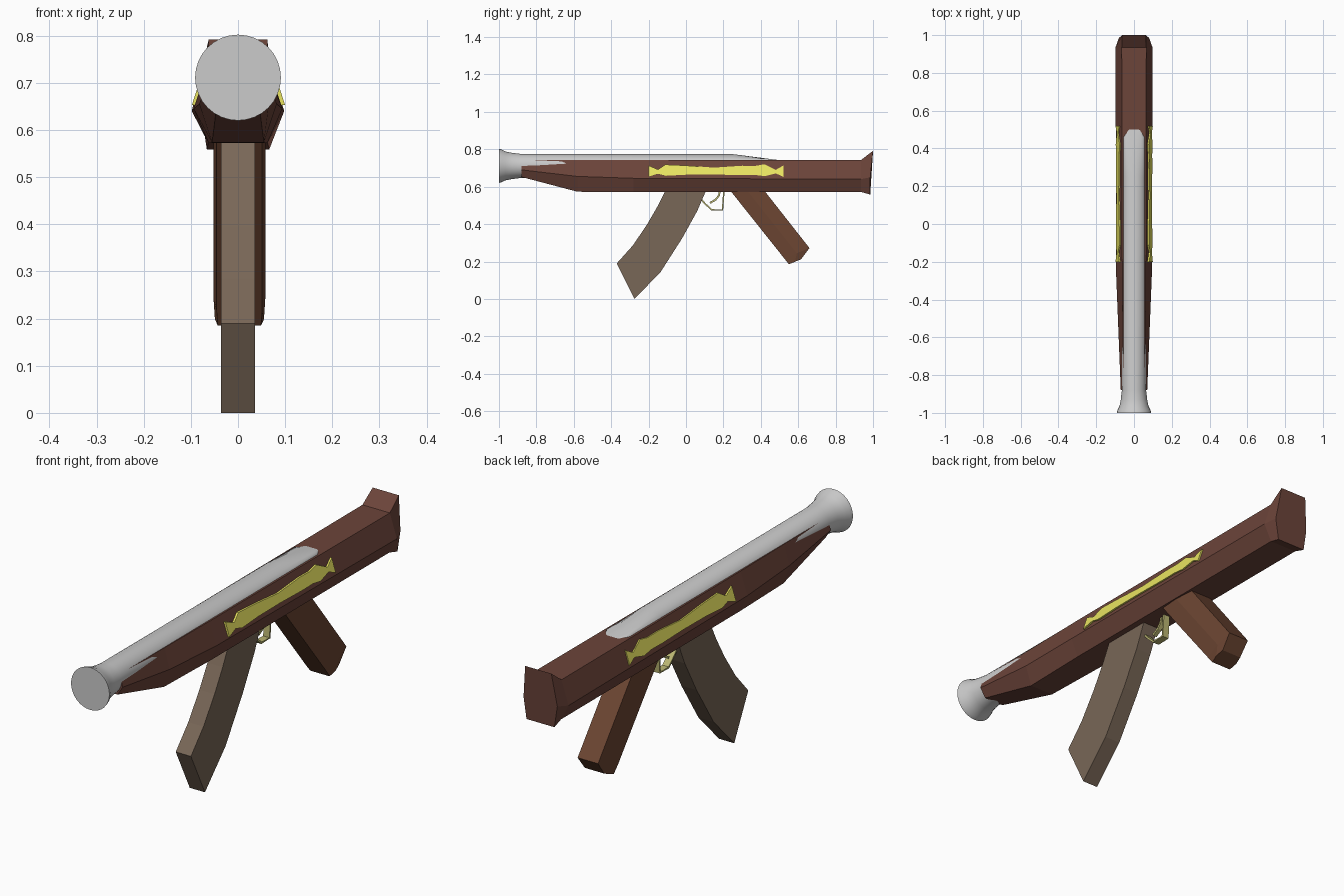
import bpy, bmesh, math
from mathutils import Vector

if "Cube" in bpy.data.objects:
    bpy.data.objects.remove(bpy.data.objects["Cube"])


def material(name, rgb):
    m = bpy.data.materials.new(name)
    m.diffuse_color = (*rgb, 1)
    m.use_nodes = True
    m.node_tree.nodes["Principled BSDF"].inputs["Base Color"].default_value = m.diffuse_color
    return m


WOOD = material("dark_wood", (0.15, 0.058, 0.042))
GRIP = material("grip_wood", (0.15, 0.06, 0.032))
MAG = material("magazine_metal", (0.19, 0.135, 0.095))
GOLD = material("yellow_inlay", (0.82, 0.78, 0.12))
BRASS = material("brass", (0.5, 0.47, 0.17))


def loft(name, rings, mat=None, smooth=False):
    """Skin a list of equal-length point rings and cap both ends."""
    bm = bmesh.new()
    vs = [[bm.verts.new(p) for p in r] for r in rings]
    n = len(rings[0])
    for a, b in zip(vs, vs[1:]):
        for i in range(n):
            j = (i + 1) % n
            bm.faces.new((a[i], a[j], b[j], b[i]))
    bm.faces.new(vs[0])
    bm.faces.new(vs[-1])
    bmesh.ops.recalc_face_normals(bm, faces=bm.faces)
    me = bpy.data.meshes.new(name)
    bm.to_mesh(me)
    bm.free()
    ob = bpy.data.objects.new(name, me)
    bpy.context.collection.objects.link(ob)
    if mat:
        me.materials.append(mat)
    if smooth:
        bpy.ops.object.select_all(action='DESELECT')
        ob.select_set(True)
        bpy.context.view_layer.objects.active = ob
        bpy.ops.object.shade_smooth_by_angle(angle=math.radians(35))
    return ob


def strap(name, path, width, thick, mat):
    """Flat strip following a (y, z) path."""
    pts = [Vector(p) for p in path]
    rings = []
    for i, p in enumerate(pts):
        d = (pts[min(i + 1, len(pts) - 1)] - pts[max(i - 1, 0)]).normalized()
        n = Vector((-d.y, d.x)) * thick / 2
        a, b, w = p + n, p - n, width / 2
        rings.append([(-w, *a), (w, *a), (w, *b), (-w, *b)])
    return loft(name, rings, mat)


# Barrel: flared muzzle, rear end flattened down into the stock
rings = []
for y, r, top in [(-1, .091, 1), (-.985, .087, 1), (-.965, .077, 1), (-.93, .070, 1),
                  (-.88, .064, 1), (.25, .063, 1), (.46, .063, .747), (.5, .043, .742)]:
    ang = [2 * math.pi * i / 32 for i in range(32)]
    rings.append([(r * math.cos(a), y, min(.711 + r * math.sin(a), top)) for a in ang])
loft("barrel", rings, smooth=True)


# Stock: hexagonal section, tapered nose and flared butt
def hex_ring(top, mid, low):
    half = [top, mid, low]
    return [(x, y, z) for x, y, z in half] + [(-x, y, z) for x, y, z in reversed(half)]


loft("stock", [
    hex_ring((.055, -.88, .742), (.07, -.88, .690), (.045, -.88, .652)),
    hex_ring((.058, -.58, .742), (.082, -.58, .655), (.055, -.58, .573)),
    hex_ring((.062, -.28, .742), (.094, -.28, .645), (.062, -.28, .572)),
    hex_ring((.065, .935, .742), (.098, .935, .640), (.063, .935, .572)),
    hex_ring((.062, 1.0, .792), (.080, .985, .650), (.066, .985, .558)),
], WOOD)

# Curved magazine
front = [(-.105, .59), (-.155, .49), (-.21, .395), (-.285, .285), (-.37, .19)]
back = [(.112, .59), (.06, .47), (-.02, .325), (-.135, .145), (-.275, 0)]
W = .036
loft("magazine", [[(-W, *f), (W, *f), (W, *b), (-W, *b)] for f, b in zip(front, back)], MAG)


# Pistol grip: six-sided section with a tapered foot
def grip_ring(f, b, w):
    m = [(f[0] + b[0]) / 2, (f[1] + b[1]) / 2]
    c = .003
    return [(c - w * .88, *f), (c + w * .88, *f), (c + w, *m),
            (c + w * .88, *b), (c - w * .88, *b), (c - w, *m)]


loft("grip", [grip_ring((.228, .59), (.41, .59), .055),
              grip_ring((.525, .217), (.66, .272), .055),
              grip_ring((.55, .185), (.615, .212), .052)], GRIP)

# Trigger guard and trigger
strap("trigger_guard", [(.078, .535), (.105, .506), (.138, .476), (.195, .476), (.203, .58)],
      .03, .008, BRASS)
strap("trigger", [(.182, .58), (.176, .553), (.158, .53), (.128, .513)], .018, .01, BRASS)

# Inlays on both flanks: ribbon-ended strips lying on the sloped sides
sections = [(-.2, .653, .713), (-.15, .669, .692), (-.11, .658, .718), (.0, .664, .713),
            (.15, .665, .702), (.3, .662, .712), (.37, .663, .711), (.42, .656, .720),
            (.48, .671, .690), (.52, .653, .713)]


def side_x(z):
    return .098 - .325 * (z - .64)


for name, s, out in [("inlay_right", 1, .006), ("inlay_left", -1, .004)]:
    loft(name, [[(s * (side_x(lo) + out), y, lo), (s * (side_x(hi) + out), y, hi),
                 (s * (side_x(hi) - .01), y, hi), (s * (side_x(lo) - .01), y, lo)]
                for y, lo, hi in sections], GOLD)
